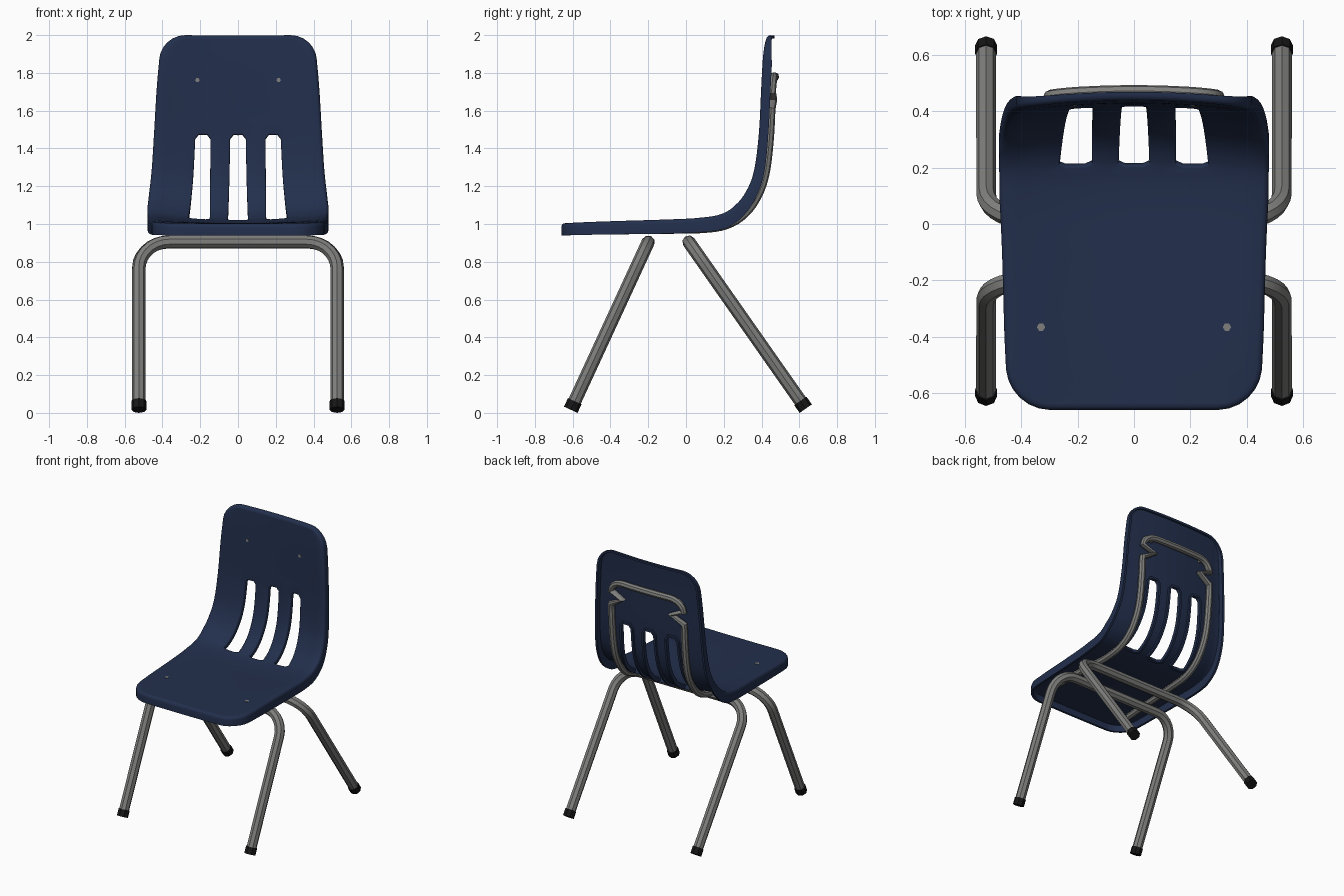
import bpy, bmesh, math
from mathutils import Vector

if "Cube" in bpy.data.objects:
    bpy.data.objects.remove(bpy.data.objects["Cube"])


def material(name, rgb):
    m = bpy.data.materials.new(name)
    m.diffuse_color = (*rgb, 1)
    m.use_nodes = True
    m.node_tree.nodes["Principled BSDF"].inputs["Base Color"].default_value = m.diffuse_color
    return m


NAVY = material("navy plastic", (0.016, 0.028, 0.072))
STEEL = material("grey steel", (0.21, 0.21, 0.205))
BLACK = material("black rubber", (0.008, 0.008, 0.008))

# centre line of the shell (y, z), from the seat front to the top of the back
PROFILE = [(-.64, 1.003), (-.40, 1.005), (-.10, 1.005), (.08, 1.005), (.20, 1.02),
           (.29, 1.07), (.355, 1.16), (.395, 1.28), (.417, 1.48), (.425, 1.70),
           (.43, 1.85), (.438, 1.98)]
LAST = len(PROFILE) - 1
SLOT0, SLOT1 = 4, 8


def keyed(t, keys):
    for (a, u), (b, v) in zip(keys, keys[1:]):
        if t <= b:
            return u + (v - u) * max(0, t - a) / (b - a)
    return keys[-1][1]


def centre(t):
    i = min(int(t), LAST - 1)
    f = t - i
    pt = [Vector((0, *PROFILE[k])) for k in (i, i + 1)]
    lo = Vector((0, *PROFILE[i - 1])) if i else 2 * pt[0] - pt[1]
    hi = Vector((0, *PROFILE[i + 2])) if i + 2 <= LAST else 2 * pt[1] - pt[0]
    a, b = pt
    return .5 * (2 * a + (b - lo) * f + (2 * lo - 5 * a + 4 * b - hi) * f * f
                 + (3 * a - lo - 3 * b + hi) * f ** 3)


def normal(t):
    d = centre(min(t + .02, LAST)) - centre(max(t - .02, 0))
    return Vector((0, -d.z, d.y)).normalized()


def surface(x, t, lift=0):
    bow = keyed(t, [(0, .003), (1, .01), (3, .028), (5, .04), (8, .035), (LAST, .03)])
    p = centre(t) + normal(t) * (bow * (abs(x) / .45) ** 2 + lift)
    p.x = x
    return p


def half_width(t):
    w = keyed(t, [(0, .428), (1, .44), (3, .457), (5, .46), (6, .45), (LAST, .386)])
    c = centre(t)
    for d, r in ((c.y + .64, .13), (1.98 - c.z, .105)):
        if d < r:
            w -= r - math.sqrt(max(0, r * r - (r - d) ** 2))
    return w


def columns(t):
    k = .55 if t in (SLOT0, SLOT1) else 1
    span = [(SLOT0, 0), (SLOT1, 1)]
    f = keyed(t, span)
    c = (.063 - .014 * f)
    inner, outer = .142 - .004 * f, .273 - .04 * f
    mid, h = (inner + outer) / 2, (outer - inner) / 2 * k
    w, e = half_width(t), mid + h
    half = [c * k, (c * k + mid - h) / 2, mid - h, mid, e]
    half += [e + (w - e) * q for q in (.25, .5, .75, 1)]
    return [-x for x in reversed(half)] + [0] + half


def finish(ob, mat):
    ob.data.materials.append(mat)
    bpy.ops.object.select_all(action='DESELECT')
    ob.select_set(True)
    bpy.context.view_layer.objects.active = ob
    bpy.ops.object.convert(target='MESH')
    bpy.ops.object.shade_smooth_by_angle(angle=math.radians(40))


def build_shell():
    arc = [1 - math.cos(math.radians(a)) for a in range(0, 91, 15)]
    rows = [.55 * a for a in arc] + [LAST - .85 * a for a in arc]
    rows += [1 + .25 * k for k in range(37)] + [4.12, 7.87]
    rows = sorted(set(rows))
    bm = bmesh.new()
    info = {}
    grid = []
    for t in rows:
        line = []
        for x in columns(t):
            v = bm.verts.new(surface(x, t))
            info[v] = (t, normal(t))
            line.append(v)
        grid.append(line)
    slot_cols = {4, 5, 8, 9, 12, 13}
    for i in range(len(rows) - 1):
        for j in range(len(grid[0]) - 1):
            # column strips inside the three slots stay open
            if SLOT0 <= rows[i] < SLOT1 and j in slot_cols:
                continue
            bm.faces.new((grid[i][j], grid[i][j + 1], grid[i + 1][j + 1], grid[i + 1][j]))
    # rounded rim turned down around the outline and the slots
    border = [(e.link_loops[0].vert, e.link_loops[0].link_loop_next.vert)
              for e in bm.edges if len(e.link_faces) == 1]
    out = {}
    for a, b in border:
        o = (b.co - a.co).normalized().cross(info[a][1])
        for v in (a, b):
            out[v] = out.get(v, Vector()) + o
    rim = {}
    for v, o in out.items():
        t, n = info[v]
        o.normalize()
        slot = abs(v.co.x) < .28 and SLOT0 <= t <= SLOT1
        r = .008 if slot else .02
        deep = .032 if slot else keyed(t, [(0, .065), (2, .075), (4, .08), (6, .06),
                                           (8, .05), (10, .05), (LAST, .03)])
        rim[v] = [v] + [bm.verts.new(v.co + o * r * math.sin(a) - n * r * (1 - math.cos(a)))
                        for a in (math.pi / 6, math.pi / 3, math.pi / 2)]
        rim[v].append(bm.verts.new(v.co + o * r - n * deep))
    for a, b in border:
        for k in range(4):
            bm.faces.new((rim[b][k], rim[a][k], rim[a][k + 1], rim[b][k + 1]))
    me = bpy.data.meshes.new("seat_shell")
    bm.to_mesh(me)
    bm.free()
    ob = bpy.data.objects.new("seat_shell", me)
    bpy.context.collection.objects.link(ob)
    s = ob.modifiers.new("thickness", 'SOLIDIFY')
    s.thickness = .016
    s.offset = -1
    finish(ob, NAVY)


def tube(name, paths, radius, mat, res=2):
    cu = bpy.data.curves.new(name, 'CURVE')
    cu.dimensions = '3D'
    cu.bevel_depth = radius
    cu.bevel_resolution = res
    cu.use_fill_caps = True
    for pts in paths:
        sp = cu.splines.new('POLY')
        sp.points.add(len(pts) - 1)
        for q, p in zip(sp.points, pts):
            q.co = (*p, 1)
    ob = bpy.data.objects.new(name, cu)
    bpy.context.collection.objects.link(ob)
    finish(ob, mat)


def bend(a, corner, b, setback, steps=7):
    # circular-looking fillet between two straight runs
    u, v = (a - corner).normalized(), (b - corner).normalized()
    c = corner + (u + v) * setback
    return [c - v * setback * math.cos(q) - u * setback * math.sin(q)
            for q in (math.pi / 2 * k / steps for k in range(steps + 1))]


build_shell()

# bent leg pairs with their rubber feet
for name, foot, top in (("front", (-.61, .0165), (-.2, .905)), ("back", (.634, .0225), (.015, .905))):
    f, c = Vector((.525, *foot)), Vector((.525, *top))
    up = (c - f).normalized()
    half = [f + up * .02] + bend(f, c, Vector((0, *top)), .16)
    flip = [Vector((-p.x, p.y, p.z)) for p in half]
    tube(name + "_legs", [half + flip[::-1]], .035, STEEL)
    e = f + up * .05
    tube(name + "_feet", [[Vector((s * p.x, p.y, p.z)) for p in (f, e)] for s in (1, -1)],
         .0395, BLACK)

# support hoop under the seat and behind the back
side = [(.33 - .004 * k, .8 + .25 * k) for k in range(33)]
side += [(.19 + .11 * math.cos(a), 8.9 + .6 * math.sin(a))
         for a in (math.radians(d) for d in range(10, 91, 16))]
side += [(.19, 9.5), (.1, 9.5)]
half = [surface(max(x, .3) if t < 8.8 else x, t, -.042) for x, t in side]
tube("support_hoop", [half + [surface(0, 9.5, -.042)]
                      + [Vector((-p.x, p.y, p.z)) for p in half[::-1]]], .024, STEEL)

# rivets joining the shell to the hoop
for name, x, t, r in (("seat_rivets", .33, 1.12, .015), ("back_rivets", .215, 9.37, .012)):
    tube(name, [[surface(s * x, t, .003), surface(s * x, t, -.042)] for s in (1, -1)], r, STEEL, 1)
